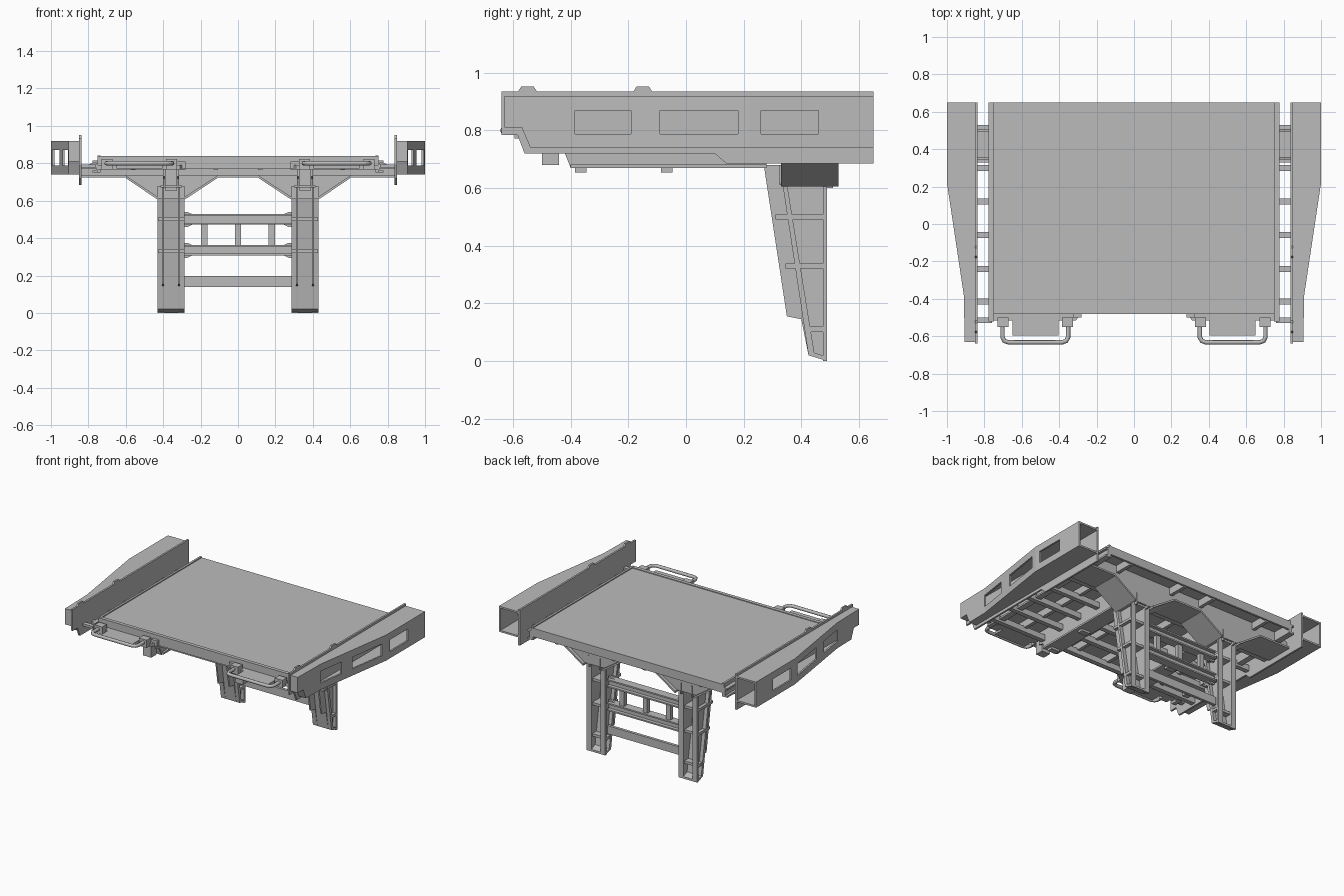
import bpy, bmesh, math
from mathutils import Vector

if "Cube" in bpy.data.objects:
    bpy.data.objects.remove(bpy.data.objects["Cube"])

grey = bpy.data.materials.new("plain grey")
grey.use_nodes = True
colour = (0.5, 0.5, 0.5, 1)
grey.diffuse_color = colour
grey.node_tree.nodes["Principled BSDF"].inputs["Base Color"].default_value = colour


def prism(name, axis, lo, hi, outline, mirror=True):
    """Extrude an outline along an axis; outlines are (y,z), (x,z) or (x,y)."""
    def point(p, d):
        return {"x": (d, p[0], p[1]), "y": (p[0], d, p[1]), "z": (p[0], p[1], d)}[axis]
    bm = bmesh.new()
    face = bm.faces.new([bm.verts.new(point(p, lo)) for p in outline])
    top = bmesh.ops.extrude_face_region(bm, geom=[face])["geom"]
    shift = Vector(point((0, 0), hi - lo))
    bmesh.ops.translate(bm, vec=shift, verts=[v for v in top if isinstance(v, bmesh.types.BMVert)])
    bmesh.ops.recalc_face_normals(bm, faces=bm.faces)
    mesh = bpy.data.meshes.new(name)
    bm.to_mesh(mesh)
    bm.free()
    mesh.materials.append(grey)
    ob = bpy.data.objects.new(name, mesh)
    bpy.context.collection.objects.link(ob)
    if mirror:
        ob.modifiers.new("mirror", "MIRROR")
    return ob


def box(name, x, y, z, mirror=True):
    outline = [(y[0], z[0]), (y[1], z[0]), (y[1], z[1]), (y[0], z[1])]
    return prism(name, "x", x[0], x[1], outline, mirror)


def cut(ob, cutter):
    """Subtract the cutter before any mirroring, then drop it."""
    cutter.modifiers.clear()
    mod = ob.modifiers.new("cut", "BOOLEAN")
    mod.operation, mod.solver, mod.object = "DIFFERENCE", "EXACT", cutter
    bpy.context.view_layer.objects.active = ob
    bpy.ops.object.modifier_move_to_index(modifier=mod.name, index=0)
    bpy.ops.object.modifier_apply(modifier=mod.name)
    bpy.data.objects.remove(cutter)


def tube(name, points, radius):
    curve = bpy.data.curves.new(name, "CURVE")
    curve.dimensions, curve.bevel_depth, curve.bevel_resolution = "3D", radius, 2
    curve.use_fill_caps = True
    spline = curve.splines.new("POLY")
    spline.points.add(len(points) - 1)
    for p, co in zip(spline.points, points):
        p.co = (*co, 1)
    curve.materials.append(grey)
    ob = bpy.data.objects.new(name, curve)
    bpy.context.collection.objects.link(ob)
    bpy.ops.object.select_all(action="DESELECT")
    ob.select_set(True)
    bpy.context.view_layer.objects.active = ob
    bpy.ops.object.convert(target="MESH")
    bpy.ops.object.shade_smooth_by_angle(angle=math.radians(50))
    ob.modifiers.new("mirror", "MIRROR")


# Deck plate, rim and side rails
box("deck_plate", (-0.75, 0.75), (-0.47, 0.65), (0.815, 0.835), False)
box("deck_front_lip", (-0.75, 0.75), (-0.48, -0.455), (0.77, 0.84), False)
box("deck_rear_rim", (-0.75, 0.75), (0.635, 0.65), (0.775, 0.82), False)
box("deck_edge_strip", (0.735, 0.75), (-0.47, 0.65), (0.75, 0.842))
box("rail_web", (0.748, 0.76), (-0.52, 0.65), (0.75, 0.815))
for z in (0.75, 0.803):
    box("rail_flange", (0.75, 0.777), (-0.52, 0.65), (z, z + 0.012))

# Cross beams that carry the side panels, one pair of webs each
for y in (-0.415, -0.24, -0.06, 0.12, 0.3):
    box("cross_beam", (-0.84, 0.84), (y - 0.016, y + 0.016), (0.735, 0.775), False)
for x in (0.12, 0.56):
    box("deck_stringer", (x - 0.012, x + 0.012), (-0.46, 0.64), (0.765, 0.815))

# Long beams from the legs towards the front
beam = [(-0.46, 0.815), (-0.46, 0.73), (-0.42, 0.72), (-0.4, 0.67), (0.28, 0.67), (0.28, 0.815)]
for x in (0.315, 0.388):
    prism("long_beam_web", "x", x, x + 0.012, beam)
box("long_beam_flange", (0.3, 0.415), (-0.4, 0.28), (0.67, 0.682))
for y in (-0.365, -0.067):
    box("beam_lug", (0.325, 0.39), (y - 0.02, y + 0.02), (0.655, 0.7))

# Rear bolster: deep webs over the legs with sloping lower flanges
web = [(0.0, 0.815), (0.0, 0.735), (0.11, 0.735), (0.285, 0.62), (0.43, 0.62),
       (0.6, 0.735), (0.84, 0.735), (0.84, 0.775), (0.75, 0.815)]
for y in (0.345, 0.495):
    prism("bolster_web", "y", y, y + 0.012, web)
for a, b in (((0.11, 0.735), (0.285, 0.62)), ((0.43, 0.62), (0.6, 0.735))):
    prism("bolster_flange", "y", 0.33, 0.53, [a, b, (b[0], b[1] - 0.014), (a[0], a[1] - 0.014)])
box("bolster_centre_flange", (-0.11, 0.11), (0.33, 0.53), (0.723, 0.735), False)
box("bolster_outer_flange", (0.6, 0.84), (0.33, 0.53), (0.723, 0.735))

# Legs: sloping front plate, two webs, rear flanges and stiffeners
leg_web = [(0.27, 0.68), (0.35, 0.155), (0.4, 0.145), (0.425, 0.02), (0.488, 0.004),
           (0.488, 0.6), (0.51, 0.6), (0.51, 0.68)]
for x in (0.31, 0.395):
    prism("leg_web", "x", x, x + 0.01, leg_web)
prism("leg_front_plate", "x", 0.285, 0.43,
      [(0.325, 0.68), (0.34, 0.68), (0.445, 0.03), (0.425, 0.02)])
for x in (0.285, 0.393):
    box("leg_rear_flange", (x, x + 0.037), (0.476, 0.49), (0.0, 0.62))
prism("leg_foot", "x", 0.285, 0.43, [(0.425, 0.02), (0.49, 0.0), (0.49, 0.014), (0.43, 0.034)])
for z, front in ((0.5, 0.31), (0.33, 0.345), (0.11, 0.425)):
    box("leg_stiffener", (0.287, 0.428), (front, 0.476), (z - 0.009, z + 0.009))
box("leg_head", (0.285, 0.43), (0.325, 0.49), (0.61, 0.68))

# Ladder-like braces between the legs
for z in (0.5, 0.335):
    bar = [(0, z - 0.028), (0.245, z - 0.028), (0.27, z - 0.04), (0.29, z - 0.04),
           (0.29, z + 0.04), (0.27, z + 0.04), (0.245, z + 0.028), (0, z + 0.028)]
    prism("leg_brace", "y", 0.43, 0.445, bar)
    for s in (-0.028, 0.018):
        box("leg_brace_flange", (-0.285, 0.285), (0.41, 0.47), (z + s, z + s + 0.01), False)
box("lower_brace", (-0.29, 0.29), (0.44, 0.46), (0.14, 0.197), False)
for x in (-0.18, 0, 0.18):
    box("brace_post", (x - 0.017, x + 0.017), (0.425, 0.455), (0.36, 0.475), False)

# Side panels: inner plate with hooks
inner = [(-0.64, 0.935), (0.65, 0.935), (0.65, 0.685), (0.14, 0.685), (0.1, 0.72),
         (-0.56, 0.72), (-0.585, 0.785), (-0.64, 0.785)]
prism("panel_inner_plate", "x", 0.837, 0.85, inner)
for y in (-0.55, -0.15):
    prism("panel_hook", "x", 0.837, 0.85,
          [(y - 0.036, 0.93), (y - 0.022, 0.952), (y + 0.022, 0.952), (y + 0.036, 0.93)])

# Side panels: hollow tapered shell with three windows and an open rear end
plan = [(0.85, -0.63), (0.905, -0.63), (0.91, -0.38), (1.0, 0.22), (1.0, 0.65), (0.85, 0.65)]
core = [(0.84, -0.618), (0.893, -0.618), (0.898, -0.38), (0.988, 0.22), (0.988, 0.7), (0.84, 0.7)]
shell = prism("panel_shell", "z", 0.74, 0.92, plan)
cut(shell, prism("notch", "x", 0.8, 1.1, [(-0.7, 0.81), (-0.57, 0.81), (-0.54, 0.74), (-0.54, 0.7), (-0.7, 0.7)]))
cut(shell, prism("hollow", "z", 0.752, 0.908, core))
for y0, y1 in ((-0.385, -0.19), (-0.09, 0.18), (0.26, 0.46)):
    cut(shell, box("window", (0.87, 1.1), (y0, y1), (0.787, 0.87)))
prism("panel_nose_floor", "x", 0.85, 0.903, [(-0.63, 0.81), (-0.57, 0.81), (-0.54, 0.74),
                                         (-0.53, 0.75), (-0.56, 0.82), (-0.63, 0.82)])
box("panel_arm", (0.76, 0.85), (-0.53, -0.5), (0.778, 0.794))

# Front apron, step plates and tubular hand rails
prism("front_apron", "z", 0.768, 0.79, [(0.28, -0.475), (0.31, -0.515), (0.75, -0.515), (0.75, -0.475)])
box("step_plate", (0.405, 0.65), (-0.595, -0.51), (0.772, 0.79))
for x in (0.355, 0.7):
    box("handle_bracket", (x - 0.03, x + 0.03), (-0.55, -0.5), (0.768, 0.822))
box("bracket_block", (0.28, 0.325), (-0.5, -0.47), (0.77, 0.81))
box("front_hinge", (0.325, 0.39), (-0.5, -0.44), (0.68, 0.77))
tube("hand_rail", [(0.352, -0.53, 0.8), (0.352, -0.605, 0.8), (0.362, -0.625, 0.8), (0.385, -0.633, 0.8),
                   (0.67, -0.633, 0.8), (0.693, -0.625, 0.8), (0.703, -0.605, 0.8), (0.703, -0.53, 0.8)], 0.012)
